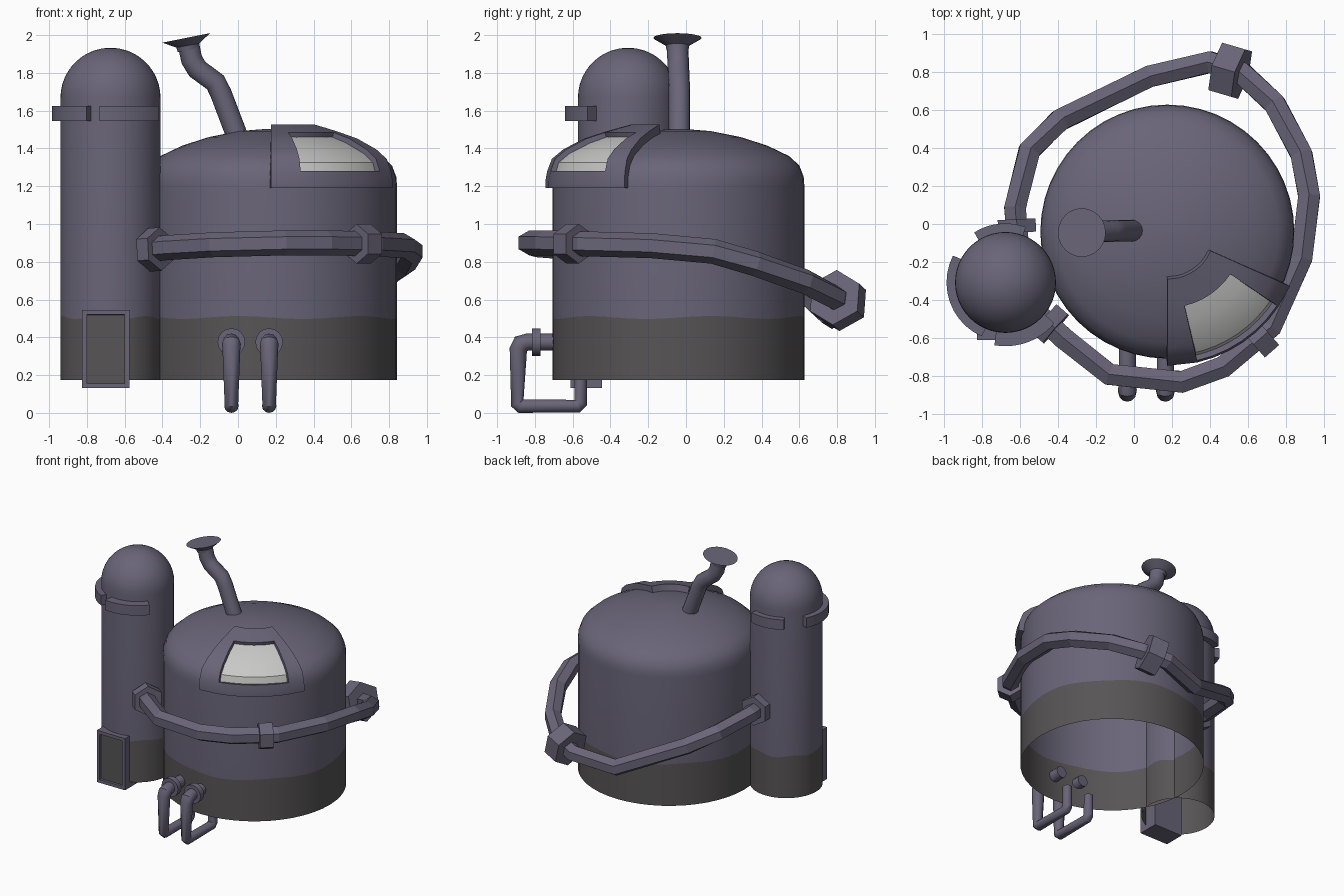
import bpy, bmesh, math
from mathutils import Vector

if "Cube" in bpy.data.objects:
    bpy.data.objects.remove(bpy.data.objects["Cube"])


def material(name, rgb):
    m = bpy.data.materials.new(name)
    m.diffuse_color = (*rgb, 1)
    m.use_nodes = True
    m.node_tree.nodes["Principled BSDF"].inputs["Base Color"].default_value = m.diffuse_color
    return m


BODY = material("purple grey metal", (0.141, 0.129, 0.188))
BASE = material("dark grey base", (0.095, 0.089, 0.091))
GLASS = material("pale glass", (0.58, 0.58, 0.57))
MAIN, SIDE = Vector((0.175, -0.04, 0)), Vector((-0.675, -0.307, 0))


def finish(name, bm, mats=(BODY,), smooth=None):
    bmesh.ops.remove_doubles(bm, verts=bm.verts, dist=1e-5)
    bmesh.ops.recalc_face_normals(bm, faces=bm.faces)
    me = bpy.data.meshes.new(name)
    bm.to_mesh(me)
    bm.free()
    for m in mats:
        me.materials.append(m)
    ob = bpy.data.objects.new(name, me)
    bpy.context.collection.objects.link(ob)
    if smooth:
        bpy.ops.object.select_all(action='DESELECT')
        ob.select_set(True)
        bpy.context.view_layer.objects.active = ob
        bpy.ops.object.shade_smooth_by_angle(angle=math.radians(smooth))
    return ob


def polar(c, r, deg, z):
    a = math.radians(deg)
    return c + Vector((r * math.cos(a), r * math.sin(a), z))


def tank(name, centre, profile, n=48):
    """Open-bottomed shell; row 1 is the wavy top edge of the painted base."""
    bm = bmesh.new()
    rows = []
    for i, (r, z) in enumerate(profile):
        rows.append([bm.verts.new(polar(centre, r, 360 * k / n,
                     z + (0.008 * math.sin(6 * math.pi * k / n * 2) if i == 1 else 0)))
                     for k in range(n)])
    for i in range(len(rows) - 1):
        for k in range(n):
            j = (k + 1) % n
            f = bm.faces.new((rows[i][k], rows[i][j], rows[i + 1][j], rows[i + 1][k]))
            f.material_index = 1 if i == 0 else 0
    bm.faces.new(rows[-1])
    return finish(name, bm, (BODY, BASE), 35)


def sweep(name, path, radii, ref, n=12, smooth=40, cap=True):
    """Tube along a path; ref sets where the first corner of the section points."""
    pts = [Vector(p) for p in path]
    if not isinstance(radii, (list, tuple)):
        radii = [radii] * len(pts)
    bm = bmesh.new()
    rings = []
    for i, p in enumerate(pts):
        a = (p - pts[i - 1]).normalized() if i else Vector()
        b = (pts[i + 1] - p).normalized() if i < len(pts) - 1 else Vector()
        t = (a + b).normalized()
        u = (Vector(ref) - t * t.dot(Vector(ref))).normalized()
        v = t.cross(u)
        rings.append([bm.verts.new(p + radii[i] * (u * math.cos(2 * math.pi * k / n)
                      + v * math.sin(2 * math.pi * k / n))) for k in range(n)])
    for r, s in zip(rings, rings[1:]):
        for k in range(n):
            bm.faces.new((r[k], r[(k + 1) % n], s[(k + 1) % n], s[k]))
    if cap:
        bm.faces.new(rings[0])
        bm.faces.new(rings[-1])
    return finish(name, bm, smooth=smooth)


def patch(name, centre, profile, angles, mat=BODY, hole=None, thick=0.0, smooth=30):
    """Curved plate: profile turned through the angles, with an optional hole(row, col)."""
    bm = bmesh.new()
    g = [[bm.verts.new(polar(centre, r, a, z)) for a in angles] for r, z in profile]
    for i in range(len(profile) - 1):
        for k in range(len(angles) - 1):
            if not (hole and hole(i, k)):
                bm.faces.new((g[i][k], g[i][k + 1], g[i + 1][k + 1], g[i + 1][k]))
    bmesh.ops.delete(bm, geom=[v for v in bm.verts if not v.link_faces], context='VERTS')
    bmesh.ops.recalc_face_normals(bm, faces=bm.faces)
    out = sum((f.normal.dot(f.calc_center_median() - centre - Vector((0, 0, 1)))
               for f in bm.faces))
    if out < 0:
        bmesh.ops.reverse_faces(bm, faces=bm.faces)
    if thick:
        bmesh.ops.solidify(bm, geom=bm.faces[:], thickness=thick)
    return finish(name, bm, (mat,), smooth)


# Main tank with a shallow dome
dome = [(0.667, 1.2), (0.663, 1.25), (0.64, 1.31), (0.585, 1.36), (0.47, 1.415),
        (0.33, 1.46), (0.17, 1.492), (0.03, 1.503)]
tank("main_tank", MAIN, [(0.667, 0.175), (0.667, 0.505)] + dome)

# Tall side tank with a round top
cap = [(0.265 * math.cos(math.radians(a)), 1.668 + 0.265 * math.sin(math.radians(a)))
       for a in range(0, 89, 8)]
tank("side_tank", SIDE, [(0.265, 0.175), (0.265, 0.505)] + cap)

# Dome window: raised frame with a hole, and the pane inside it
rows = [(0.705, 1.19), (0.705, 1.225), (0.695, 1.28), (0.67, 1.345), (0.61, 1.395),
        (0.5, 1.452), (0.4, 1.485), (0.32, 1.508), (0.25, 1.527)]
cols = [-90, -77] + [-77 + 43 * k / 6 for k in range(1, 7)] + [-24]
patch("window_frame", MAIN, rows, cols, hole=lambda i, k: 2 <= i <= 5 and 1 <= k <= 6,
      thick=0.055)
pane = [(0.667, 1.27), (0.652, 1.325), (0.593, 1.373), (0.478, 1.43), (0.385, 1.462)]
patch("window_pane", MAIN, pane, [-79 + 47 * k / 8 for k in range(9)], GLASS)

# Bent chimney and its flared, tilted mouth
sweep("chimney", [(0.005, -0.035, 1.44), (-0.09, -0.035, 1.69), (-0.12, -0.037, 1.75),
                  (-0.215, -0.04, 1.82), (-0.245, -0.042, 1.87), (-0.262, -0.045, 1.95)],
      0.057, (0, 1, 0), 16)
sweep("chimney_mouth", [(-0.262, -0.045, 1.92), (-0.266, -0.045, 1.945),
                        (-0.274, -0.045, 1.985)], [0.058, 0.062, 0.128], (0, 1, 0), 24, 30)

# Faceted pipe looping round the main tank, joined to the side tank at both ends
loop = [(-0.52, -0.46, 0.86), (-0.37, -0.6, 0.875), (-0.13, -0.79, 0.89), (0.25, -0.83, 0.9),
        (0.47, -0.75, 0.9), (0.72, -0.54, 0.895), (0.88, -0.18, 0.885), (0.92, 0.145, 0.855),
        (0.88, 0.365, 0.79), (0.74, 0.63, 0.695), (0.57, 0.79, 0.61), (0.4, 0.85, 0.565),
        (0.08, 0.775, 0.51), (-0.39, 0.545, 0.72), (-0.55, 0.385, 0.81),
        (-0.625, 0.085, 0.86), (-0.61, -0.1, 0.86)]
sweep("loop_pipe", loop, 0.066, (0, 0, 1), 6, None)

# Six-sided collars on the loop pipe: centre, direction, radius, length
for name, c, d, r, l in [
        ("collar_side_front", (-0.44, -0.525, 0.865), (0.75, -0.66, 0.06), 0.115, 0.08),
        ("collar_side_back", (-0.615, -0.01, 0.86), (-0.05, 1, 0), 0.115, 0.07),
        ("collar_right", (0.665, -0.6, 0.895), (0.75, 0.66, 0), 0.105, 0.1),
        ("collar_back", (0.505, 0.805, 0.595), (0.92, -0.27, 0.25), 0.15, 0.13)]:
    c, d = Vector(c), Vector(d).normalized() * l / 2
    sweep(name, [c - d, c + d], r, (0, 0, 1), 6, None)

# Pair of drain pipes at the front, each with a flange
for side, x in (("left", -0.035), ("right", 0.165)):
    sweep("drain_pipe_" + side,
          [(x, -0.62, 0.375), (x, -0.84, 0.375), (x, -0.873, 0.365), (x, -0.888, 0.335),
           (x, -0.893, 0.05), (x, -0.875, 0.036), (x, -0.575, 0.036), (x, -0.557, 0.055),
           (x, -0.557, 0.22)],
          [0.045, 0.045, 0.05, 0.047, 0.036, 0.038, 0.036, 0.036, 0.034], (1, 0, 0), 12, 35)
    sweep("drain_flange_" + side, [(x, -0.815, 0.375), (x, -0.77, 0.375)], 0.073,
          (1, 0, 0), 16, 35)

# Curved brackets round the top of the side tank
for name, a0, a1, r in (("bracket_left", 153, 246, 0.31), ("bracket_front", 260, 320, 0.335),
                        ("bracket_back", 70, 122, 0.31)):
    n = 10
    patch(name, SIDE, [(r, 1.545), (r, 1.625)], [a0 + (a1 - a0) * k / n for k in range(n + 1)],
          thick=r - 0.255)

# Hatch on the side tank: box with a recessed dark panel
bm = bmesh.new()
bmesh.ops.create_cube(bm, size=1)
for v in bm.verts:
    v.co = Vector((-0.7 + v.co.x * 0.25, -0.528 + v.co.y * 0.165, 0.338 + v.co.z * 0.415))
bm.faces.ensure_lookup_table()
front = min(bm.faces, key=lambda f: f.calc_center_median().y)
bmesh.ops.inset_individual(bm, faces=[front], thickness=0.036)
bmesh.ops.inset_individual(bm, faces=[front], thickness=0.001, depth=-0.018)
front.material_index = 1
finish("hatch", bm, (BODY, BASE))
